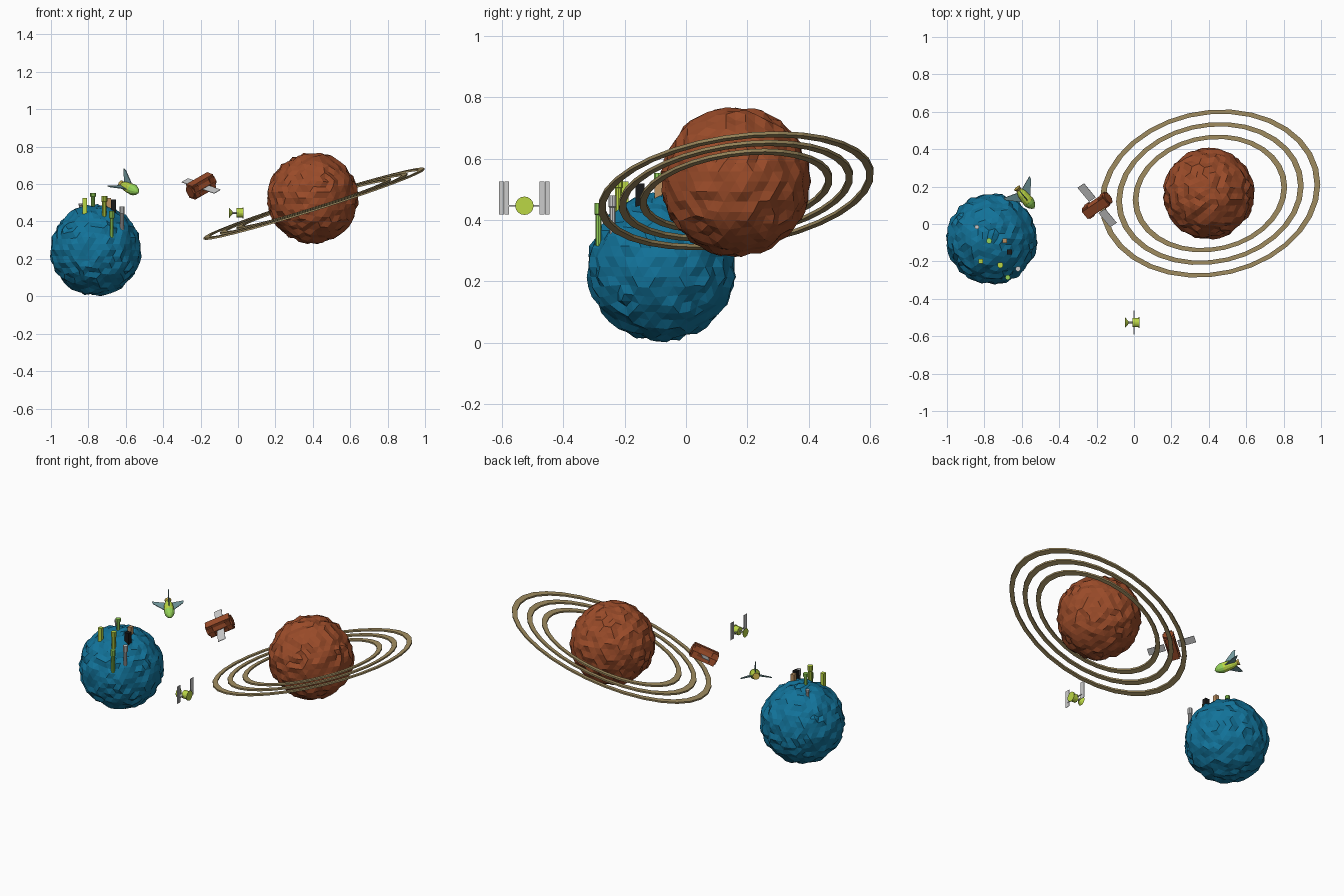
import bpy, bmesh, math
from mathutils import Vector, Matrix, noise

if "Cube" in bpy.data.objects:
    bpy.data.objects.remove(bpy.data.objects["Cube"])

def material(name, col):
    m = bpy.data.materials.new(name)
    m.diffuse_color = (*col, 1)
    m.use_nodes = True
    m.node_tree.nodes["Principled BSDF"].inputs["Base Color"].default_value = m.diffuse_color
    return m

BLUE = material("blue", (.006, .17, .32))
RED = material("rust", (.32, .07, .022))
SAND = material("sand", (.36, .27, .12))
LIME = material("lime", (.5, .68, .06))
GREEN = material("green", (.3, .65, .1))
GOLD = material("gold", (.5, .36, .06))
TEAL = material("teal", (.16, .3, .32))
BLACK = material("black", (.01, .01, .01))
TAN = material("tan", (.5, .28, .12))

def finish(name, bm, mat=None, M=Matrix()):
    bmesh.ops.recalc_face_normals(bm, faces=bm.faces)
    me = bpy.data.meshes.new(name)
    bm.to_mesh(me)
    bm.free()
    ob = bpy.data.objects.new(name, me)
    ob.matrix_world = M
    if mat:
        me.materials.append(mat)
    bpy.context.collection.objects.link(ob)
    return ob

def frame(origin, z_axis, x_hint):
    # local z along z_axis, local x as near x_hint as possible
    z = Vector(z_axis).normalized()
    x = Vector(x_hint)
    x = (x - z * x.dot(z)).normalized()
    y = z.cross(x)
    return Matrix.Translation(origin) @ Matrix((x, y, z)).transposed().to_4x4()

def box(name, c, size, mat=None, M=Matrix()):
    bm = bmesh.new()
    bmesh.ops.create_cube(bm, size=1, matrix=Matrix.Translation(c) @ Matrix.Diagonal((*size, 1)))
    return finish(name, bm, mat, M)

def lathe(name, profile, mat=None, M=Matrix(), n=12):
    # profile of (radius, height) turned about local z
    bm = bmesh.new()
    rings = [[bm.verts.new((r * math.cos(2 * math.pi * i / n), r * math.sin(2 * math.pi * i / n), z))
              for i in range(n)] for r, z in profile]
    for a, b in zip(rings, rings[1:]):
        for i in range(n):
            bm.faces.new((a[i], a[(i + 1) % n], b[(i + 1) % n], b[i]))
    bm.faces.new(rings[0])
    bm.faces.new(rings[-1])
    return finish(name, bm, mat, M)

def plate(name, pts, thick, mat, M=Matrix()):
    # flat outline in local xz, thickened along local y
    bm = bmesh.new()
    lo, hi = ([bm.verts.new((x, s * thick / 2, z)) for x, z in pts] for s in (-1, 1))
    bm.faces.new(lo)
    bm.faces.new(hi)
    for i in range(len(pts)):
        j = (i + 1) % len(pts)
        bm.faces.new((lo[i], lo[j], hi[j], hi[i]))
    return finish(name, bm, mat, M)

# Rough low-poly planets
def planet(name, c, r, mat, seed):
    bm = bmesh.new()
    bmesh.ops.create_icosphere(bm, subdivisions=4, radius=1)
    for v in bm.verts:
        d = v.co.normalized()
        k = noise.noise(d * 9 + Vector((seed, 0, 0)))
        v.co = d * (r + max(-.006, min(.008, .03 * k)))
    finish(name, bm, mat, Matrix.Translation(c))

planet("blue_planet", (-.76, -.08, .247), .24, BLUE, 3.3)
planet("rust_planet", (.40, .162, .525), .24, RED, 8.7)

# Oval tilted rings
def ring(name, inner, outer, n=32, h=.005):
    bm = bmesh.new()
    loops = []
    for s, dz in ((inner, -h), (outer, -h), (outer, h), (inner, h)):
        loop = []
        for i in range(n):
            t = 2 * math.pi * i / n
            x = .59 * s * math.cos(t)
            y = s * (.05 * math.cos(t) + .447 * math.sin(t))
            loop.append(bm.verts.new((x, y, .308 * x + .079 * y + dz)))
        loops.append(loop)
    for k in range(4):
        a, b = loops[k], loops[(k + 1) % 4]
        for i in range(n):
            bm.faces.new((a[i], a[(i + 1) % n], b[(i + 1) % n], b[i]))
    finish(name, bm, SAND, Matrix.Translation((.406, .163, .495)))

for i, s in enumerate((1, .85, .7)):
    ring(f"planet_ring_{i + 1}", s - .052, s)

# Little town on the blue planet
def ground(x, y):
    return .247 + math.sqrt(max(0, .235 ** 2 - (x + .76) ** 2 - (y + .08) ** 2))

def tower(name, x, y, top, r, mat):
    z = ground(x, y)
    h = top - z
    lathe(name, [(r * .75, -.01), (r * .75, h * .7), (r, h * .72), (r, h)], mat,
          Matrix.Translation((x, y, z)), 10)

def block(name, x, y, top, w, mat):
    z = ground(x, y) - .01
    box(name, (x, y, (z + top) / 2), (w, w, top - z), mat)

tower("small_grey_tower", -.84, -.016, .495, .012, None)
tower("mast_tower", -.775, -.09, .553, .015, GREEN)
block("tan_block", -.69, -.09, .525, .024, TAN)
block("black_block", -.665, -.15, .518, .028, BLACK)
block("lime_block", -.82, -.2, .525, .024, LIME)
tower("lime_tower", -.715, -.22, .535, .016, LIME)
tower("grey_tower", -.62, -.24, .48, .014, None)
tower("green_tower", -.675, -.285, .455, .014, GREEN)

# Rocket: axis runs tail to nose, local x is up
tail, nose = Vector((-.618, .184, .597)), Vector((-.535, .085, .557))
R = frame(tail, nose - tail, (0, 0, 1))
lathe("rocket_engine", [(.02, -.012), (.014, 0), (.016, .01)], GOLD, R)
lathe("rocket_body", [(.016, .005), (.025, .03), (.029, .065), (.029, .085)], LIME, R)
lathe("rocket_nose", [(.031, .085), (.029, .1), (.022, .117), (.012, .13), (.001, .137)], GREEN, R)
for i, (ang, reach) in enumerate(((0, .085), (97, .092), (-97, .092))):
    plate(f"rocket_fin_{i + 1}", [(.015, .085), (.015, .012), (reach, -.014), (reach * .95, .005), (.045, .05)],
          .005, TEAL, R @ Matrix.Rotation(math.radians(ang), 4, 'Z'))

# Rust satellite: local z along the body, local x along the panels
S = frame((-.197, .1, .59), (.75, .5, .43), (.66, -.72, -.19))
lathe("satellite_body", [(.034, -.08), (.034, .08)], RED, S, 8)
for s in (-1, 1):
    box("satellite_rail", (0, s * .03, 0), (.05, .022, .15), RED, S)
    box("satellite_collar", (0, 0, s * .055), (.066, .066, .03), RED, S)
    box("satellite_panel", (s * .09, 0, 0), (.1, .003, .046), None, S)

# Lime probe: local z along world x
P = frame((0, -.527, .446), (1, 0, 0), (0, 1, 0))
lathe("probe_body", [(.025, -.008), (.025, .025), (.03, .025), (.03, .03)], LIME, P, 16)
lathe("probe_stem", [(.005, -.035), (.005, -.005)], None, P, 8)
lathe("probe_dish", [(.028, -.048), (.008, -.03), (.004, -.046)], LIME, P, 16)
for s in (-1, 1):
    box("probe_arm", (0, -.527 + s * .04, .446), (.006, .05, .006))
    for k in (-1, 1):
        box("probe_panel", (0, -.527 + s * .066 + k * .0085, .471), (.002, .0155, .108))
